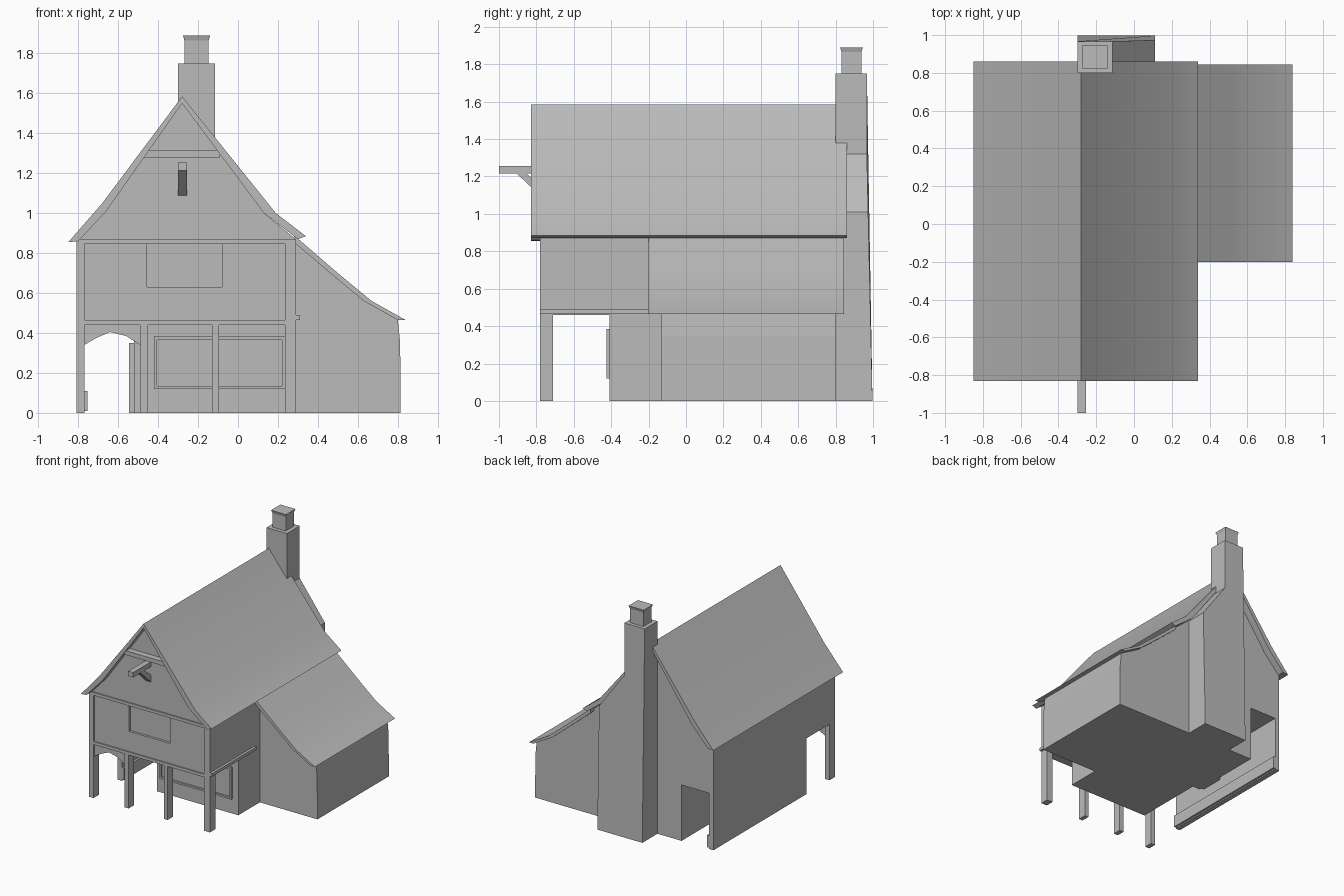
import bpy, bmesh, math

default = bpy.data.objects.get("Cube")
if default:
    bpy.data.objects.remove(default, do_unlink=True)

# Single plain finish
GREY = (0.5, 0.5, 0.5, 1.0)
mat = bpy.data.materials.new("plain_grey")
mat.use_nodes = True
mat.diffuse_color = GREY
mat.node_tree.nodes["Principled BSDF"].inputs["Base Color"].default_value = GREY


def finish(name, bm):
    bmesh.ops.recalc_face_normals(bm, faces=bm.faces)
    mesh = bpy.data.meshes.new(name)
    bm.to_mesh(mesh)
    bm.free()
    mesh.materials.append(mat)
    obj = bpy.data.objects.new(name, mesh)
    bpy.context.collection.objects.link(obj)
    return obj


def prism(name, points, start, end, axis="y", shape=None):
    """Extrude a closed outline: (x, z) along y, or (y, z) along x."""
    bm = bmesh.new()
    place = (lambda a, b: (a, start, b)) if axis == "y" else (lambda a, b: (start, a, b))
    face = bm.faces.new([bm.verts.new(place(a, b)) for a, b in points])
    moved = bmesh.ops.extrude_face_region(bm, geom=[face])["geom"]
    for v in [g for g in moved if isinstance(g, bmesh.types.BMVert)]:
        setattr(v.co, axis, end)
        if shape:
            shape(v)
    return finish(name, bm)


def box(name, x, y, z):
    return prism(name, [(x[0], z[0]), (x[1], z[0]), (x[1], z[1]), (x[0], z[1])], *y)


def smooth(obj):
    bpy.ops.object.select_all(action="DESELECT")
    obj.select_set(True)
    bpy.context.view_layer.objects.active = obj
    bpy.ops.object.shade_smooth_by_angle(angle=math.radians(30))


def cut(obj, cutter):
    cutter.hide_render = True
    cutter.hide_viewport = True
    mod = obj.modifiers.new("recess", "BOOLEAN")
    mod.operation = "DIFFERENCE"
    mod.solver = "EXACT"
    mod.object = cutter
    bpy.context.view_layer.objects.active = obj
    bpy.context.view_layer.update()
    bpy.ops.object.modifier_apply(modifier=mod.name)
    bpy.data.objects.remove(cutter, do_unlink=True)


# Upper storey with gable, front window recessed
upper = prism("upper_storey", [(-0.81, 0.46), (0.29, 0.46), (0.29, 0.87), (0.13, 1.0),
                               (-0.28, 1.56), (-0.67, 1.01), (-0.81, 0.87)], -0.77, 0.80)
cut(upper, box("window_cutter", (-0.455, -0.08), (-0.9, -0.75), (0.63, 0.845)))

# Main roof
smooth(prism("main_roof", [(-0.85, 0.855), (-0.68, 1.05), (-0.28, 1.585), (0.19, 1.0),
                           (0.34, 0.885), (0.30, 0.87), (0.13, 1.0), (-0.28, 1.55),
                           (-0.66, 1.01), (-0.80, 0.86)], -0.83, 0.86))

# Ground floor beside the covered passage
box("ground_floor", (-0.45, 0.29), (-0.41, 0.80), (0, 0.46))
box("passage_inner_wall", (-0.52, -0.45), (0.18, 0.80), (0, 0.46))
box("passage_door", (-0.545, -0.52), (0.20, 0.40), (0, 0.35))
box("passage_outer_wall", (-0.81, -0.77), (-0.41, 0.80), (0, 0.46))
box("passage_ledge", (-0.77, -0.753), (-0.41, 0.80), (0.01, 0.11))

# Side lean-to and its roof
prism("lean_to", [(0.29, 0), (0.815, 0), (0.812, 0.35), (0.80, 0.47), (0.64, 0.56),
                  (0.29, 0.86)], -0.13, 0.80)
smooth(prism("lean_to_roof", [(0.28, 0.89), (0.50, 0.70), (0.67, 0.56), (0.84, 0.465),
                              (0.80, 0.465), (0.63, 0.56), (0.45, 0.71), (0.28, 0.855)],
             -0.20, 0.845))

# Front wall framing: corner posts and rails
for side, xs in (("right", (-0.81, -0.77)), ("left", (0.235, 0.29))):
    box(side + "_corner_post", xs, (-0.78, -0.74), (0.46, 0.87))
box("front_top_rail", (-0.81, 0.29), (-0.78, -0.74), (0.845, 0.87))
box("front_bottom_rail", (-0.81, 0.29), (-0.78, -0.71), (0.44, 0.465))
box("side_rail", (0.28, 0.31), (-0.78, -0.20), (0.465, 0.49))
box("gable_collar_beam", (-0.47, -0.09), (-0.82, -0.76), (1.28, 1.315))

# Posts carrying the overhang
for i, xs in enumerate([(-0.81, -0.77), (-0.49, -0.45), (-0.13, -0.095), (0.235, 0.29)]):
    box("front_post_%d" % (i + 1), xs, (-0.78, -0.71), (0, 0.45))

# Arched brace over the passage entrance
prism("passage_arch", [(-0.77, 0.45), (-0.77, 0.34), (-0.71, 0.375), (-0.64, 0.405),
                       (-0.56, 0.385), (-0.49, 0.34), (-0.49, 0.45)], -0.765, -0.725)

# Ground floor window frame
box("window_sill", (-0.42, 0.235), (-0.425, -0.40), (0.12, 0.135))
box("window_head", (-0.42, 0.235), (-0.425, -0.40), (0.365, 0.385))
for side, xs in (("right", (-0.42, -0.405)), ("left", (0.22, 0.235))):
    box(side + "_window_jamb", xs, (-0.425, -0.40), (0.12, 0.385))

# Hoist beam and its brace in the gable
box("hoist_beam", (-0.30, -0.255), (-1.0, -0.76), (1.215, 1.255))
prism("hoist_brace", [(-0.91, 1.22), (-0.86, 1.22), (-0.76, 1.14), (-0.76, 1.08)],
      -0.30, -0.255, axis="x")


# Chimney with one sloped shoulder and a battered back
def batter(v):
    v.co.y += 0.03 * max(0, 1 - v.co.z / 1.3)


prism("chimney", [(-0.30, 0), (0.11, 0), (0.11, 1.01), (-0.115, 1.32), (-0.115, 1.75),
                  (-0.30, 1.75)], 0.80, 0.967, shape=batter)
box("chimney_pot", (-0.268, -0.147), (0.832, 0.938), (1.74, 1.87))

# Flared chimney cap
bm = bmesh.new()
bmesh.ops.create_cube(bm, size=1)
for v in bm.verts:
    top = v.co.z > 0
    grow = 0.137 if top else 0.121
    v.co = (-0.2075 + v.co.x * grow, 0.885 + v.co.y * (grow - 0.015), 1.89 if top else 1.865)
finish("chimney_cap", bm)
